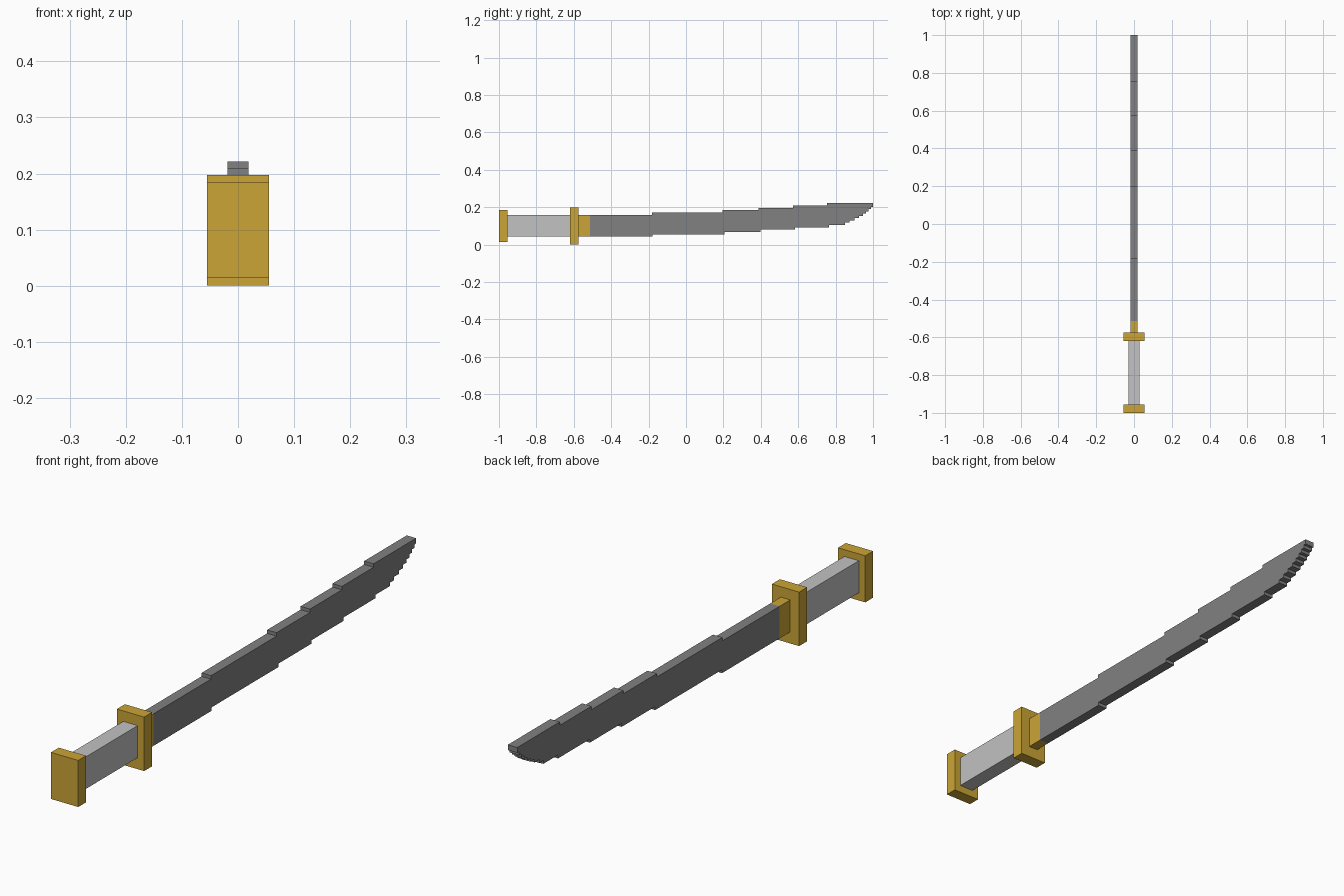
import bpy, bmesh

if "Cube" in bpy.data.objects:
    bpy.data.objects.remove(bpy.data.objects["Cube"])


def material(name, rgb):
    m = bpy.data.materials.new(name)
    m.diffuse_color = (*rgb, 1)
    m.use_nodes = True
    m.node_tree.nodes["Principled BSDF"].inputs["Base Color"].default_value = m.diffuse_color
    return m


GOLD = material("gold", (0.60, 0.375, 0.037))
SILVER = material("light grey", (0.54, 0.54, 0.54))
STEEL = material("dark grey", (0.22, 0.22, 0.22))


def extrude_profile(name, profile, half_width, mat):
    """Extrude a (y, z) outline symmetrically along x."""
    bm = bmesh.new()
    face = bm.faces.new([bm.verts.new((-half_width, y, z)) for y, z in profile])
    new = bmesh.ops.extrude_face_region(bm, geom=[face])["geom"]
    bmesh.ops.translate(bm, vec=(2 * half_width, 0, 0),
                        verts=[g for g in new if isinstance(g, bmesh.types.BMVert)])
    bmesh.ops.recalc_face_normals(bm, faces=bm.faces)
    mesh = bpy.data.meshes.new(name)
    bm.to_mesh(mesh)
    bm.free()
    mesh.materials.append(mat)
    obj = bpy.data.objects.new(name, mesh)
    bpy.context.collection.objects.link(obj)
    return obj


def box(name, half_width, y0, y1, z0, z1, mat):
    return extrude_profile(name, [(y0, z0), (y1, z0), (y1, z1), (y0, z1)], half_width, mat)


# Hilt: pommel, grip, guard and blade collar
box("pommel", 0.055, -1.0, -0.955, 0.014, 0.184, GOLD)
box("grip", 0.029, -0.955, -0.62, 0.042, 0.159, SILVER)
box("guard", 0.055, -0.62, -0.574, 0.0, 0.197, GOLD)
box("collar", 0.019, -0.574, -0.513, 0.042, 0.159, GOLD)

# Blade: stepped outline rising 0.0125 per segment
RISE = 0.0125
Z0, Z1 = 0.042, 0.159
top_steps = [-0.183, 0.195, 0.388, 0.572, 0.755]
bottom_steps = [-0.180, 0.205, 0.398, 0.582, 0.765]
tip_ends = [0.85, 0.873, 0.90, 0.925, 0.945, 0.962, 0.976, 0.99, 1.0]

outline = [(-0.513, Z0)]
for i, y in enumerate(bottom_steps):
    outline += [(y, Z0 + i * RISE), (y, Z0 + (i + 1) * RISE)]

# Curved tip: small stairs climbing from the edge to the spine
tip_z = Z0 + len(bottom_steps) * RISE
for i, y in enumerate(tip_ends):
    outline += [(y, tip_z + i * 0.0122), (y, tip_z + (i + 1) * 0.0122)]
outline[-1] = (1.0, Z1 + len(top_steps) * RISE)

# Back along the spine
for i in reversed(range(len(top_steps))):
    outline += [(top_steps[i], Z1 + (i + 1) * RISE), (top_steps[i], Z1 + i * RISE)]
outline.append((-0.513, Z1))
extrude_profile("blade", outline, 0.019, STEEL)
